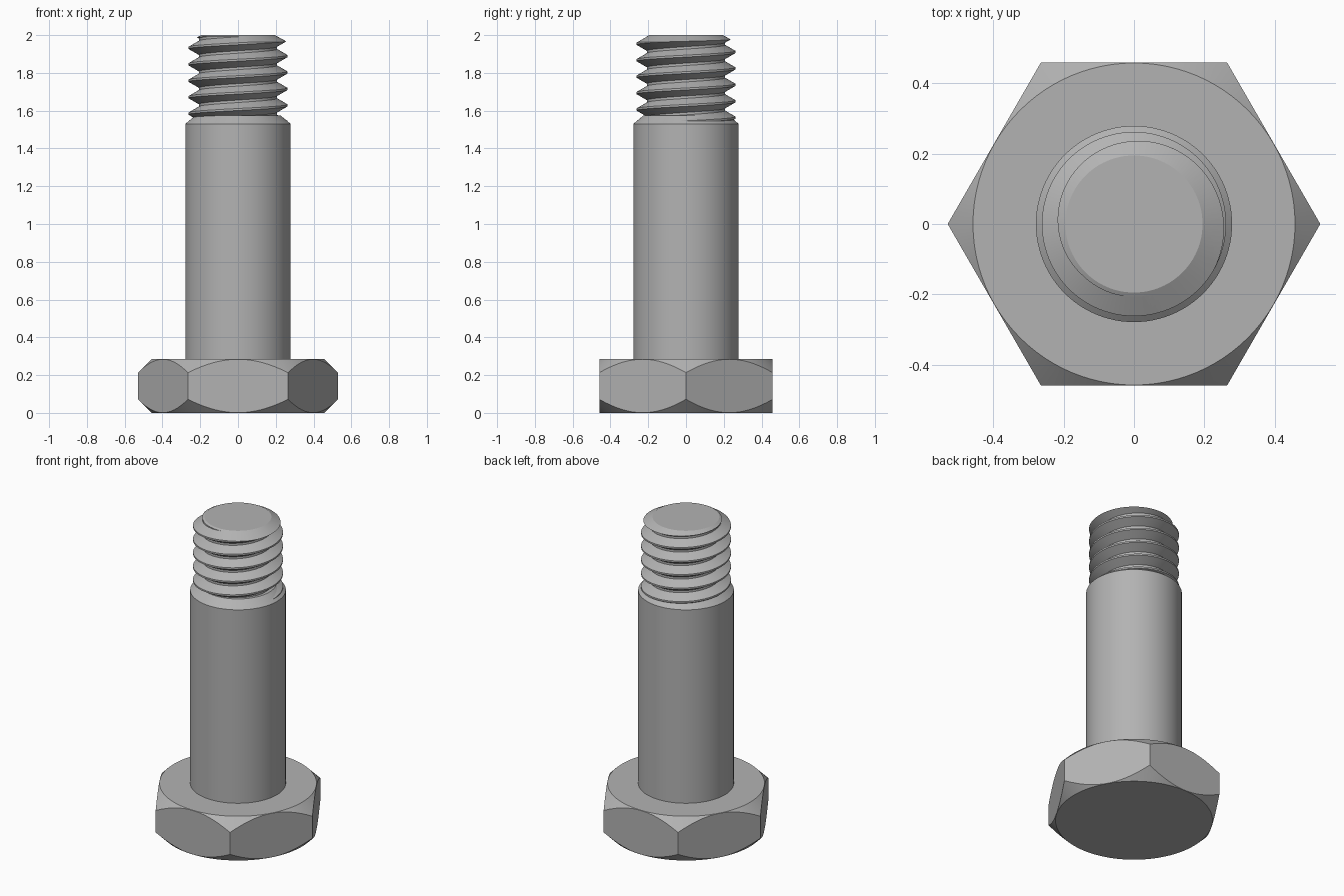
import bpy, bmesh, math

cube = bpy.data.objects.get("Cube")
if cube:
    bpy.data.objects.remove(cube, do_unlink=True)

STEEL = (0.45, 0.45, 0.45, 1.0)
steel = bpy.data.materials.new("grey steel")
steel.use_nodes = True
steel.diffuse_color = STEEL
steel.node_tree.nodes["Principled BSDF"].inputs["Base Color"].default_value = STEEL

SEGMENTS = 96


def add_object(name, bm):
    bmesh.ops.recalc_face_normals(bm, faces=bm.faces)
    mesh = bpy.data.meshes.new(name)
    bm.to_mesh(mesh)
    bm.free()
    mesh.materials.append(steel)
    obj = bpy.data.objects.new(name, mesh)
    bpy.context.collection.objects.link(obj)
    return obj


def lathe(name, profile, sides=SEGMENTS):
    """Closed solid turned from (radius, z) points, with flat ends."""
    bm = bmesh.new()
    rings = [[bm.verts.new((r * math.cos(math.tau * i / sides),
                            r * math.sin(math.tau * i / sides), z))
              for i in range(sides)] for r, z in profile]
    for low, high in zip(rings, rings[1:]):
        for i in range(sides):
            j = (i + 1) % sides
            bm.faces.new((low[i], low[j], high[j], high[i]))
    bm.faces.new(rings[0][::-1])
    bm.faces.new(rings[-1])
    return add_object(name, bm)


def trim(obj, cutter):
    """Keep only the part of obj inside the cutter."""
    cutter.hide_render = True
    mod = obj.modifiers.new("trim", 'BOOLEAN')
    mod.operation = 'INTERSECT'
    mod.solver = 'EXACT'
    mod.object = cutter
    bpy.context.view_layer.objects.active = obj
    bpy.ops.object.modifier_apply(modifier=mod.name)
    bpy.data.objects.remove(cutter, do_unlink=True)


def smooth(obj):
    bpy.ops.object.select_all(action='DESELECT')
    obj.select_set(True)
    bpy.context.view_layer.objects.active = obj
    bpy.ops.object.shade_smooth_by_angle(angle=math.radians(25))


def thread(name, crest, root, pitch, crest_z, bottom, top):
    """Right-handed screw thread, capped flat at bottom and top."""
    bm = bmesh.new()
    flat = pitch * 0.06
    rise = (crest - root) * math.tan(math.radians(30))
    profile = [(root, -flat - rise), (crest, -flat), (crest, flat), (root, flat + rise)]
    first = math.floor((bottom - crest_z) / pitch) - 2
    last = math.ceil((top - crest_z) / pitch) + 2
    columns = []
    for i in range(SEGMENTS):
        a = math.tau * i / SEGMENTS
        lift = crest_z + pitch * i / SEGMENTS
        columns.append([bm.verts.new((r * math.cos(a), r * math.sin(a), lift + n * pitch + dz))
                        for n in range(first, last) for r, dz in profile])
    for i in range(SEGMENTS):
        here, there = columns[i], columns[(i + 1) % SEGMENTS]
        # The last column meets the first one a full turn higher
        if i == SEGMENTS - 1:
            there = there[len(profile):]
        for k in range(len(there) - 1):
            bm.faces.new((here[k], there[k], there[k + 1], here[k + 1]))
    for z, side in ((bottom, -1), (top, 1)):
        bmesh.ops.bisect_plane(bm, geom=bm.verts[:] + bm.edges[:] + bm.faces[:], dist=1e-6,
                               plane_co=(0, 0, z), plane_no=(0, 0, side), clear_outer=True)
        bmesh.ops.holes_fill(bm, edges=[e for e in bm.edges if e.is_boundary and
                                        all(abs(v.co.z - z) < 1e-5 for v in e.verts)])
    return add_object(name, bm)


# Hexagonal head, its corners turned off at 45 degrees top and bottom
APOTHEM, HEIGHT = 0.459, 0.285
corner = APOTHEM / math.cos(math.pi / 6)
head = lathe("hex_head", [(corner, 0), (corner, HEIGHT)], sides=6)
trim(head, lathe("head_cutter", [(APOTHEM - 0.001, 0), (APOTHEM + 0.119, 0.12),
                                 (APOTHEM + 0.119, HEIGHT - 0.12), (APOTHEM - 0.001, HEIGHT)]))
smooth(head)

# Plain shank with a chamfered shoulder
smooth(lathe("shank", [(0.279, HEIGHT - 0.01), (0.279, 1.53), (0.225, 1.575)]))

# Threaded end with a shallow conical tip
screw = thread("threaded_end", 0.262, 0.207, 0.087, 1.976, 1.52, 2.05)
trim(screw, lathe("tip_cutter", [(0.35, 1.4), (0.35, 1.916), (0.195, 2.0)]))
smooth(screw)
